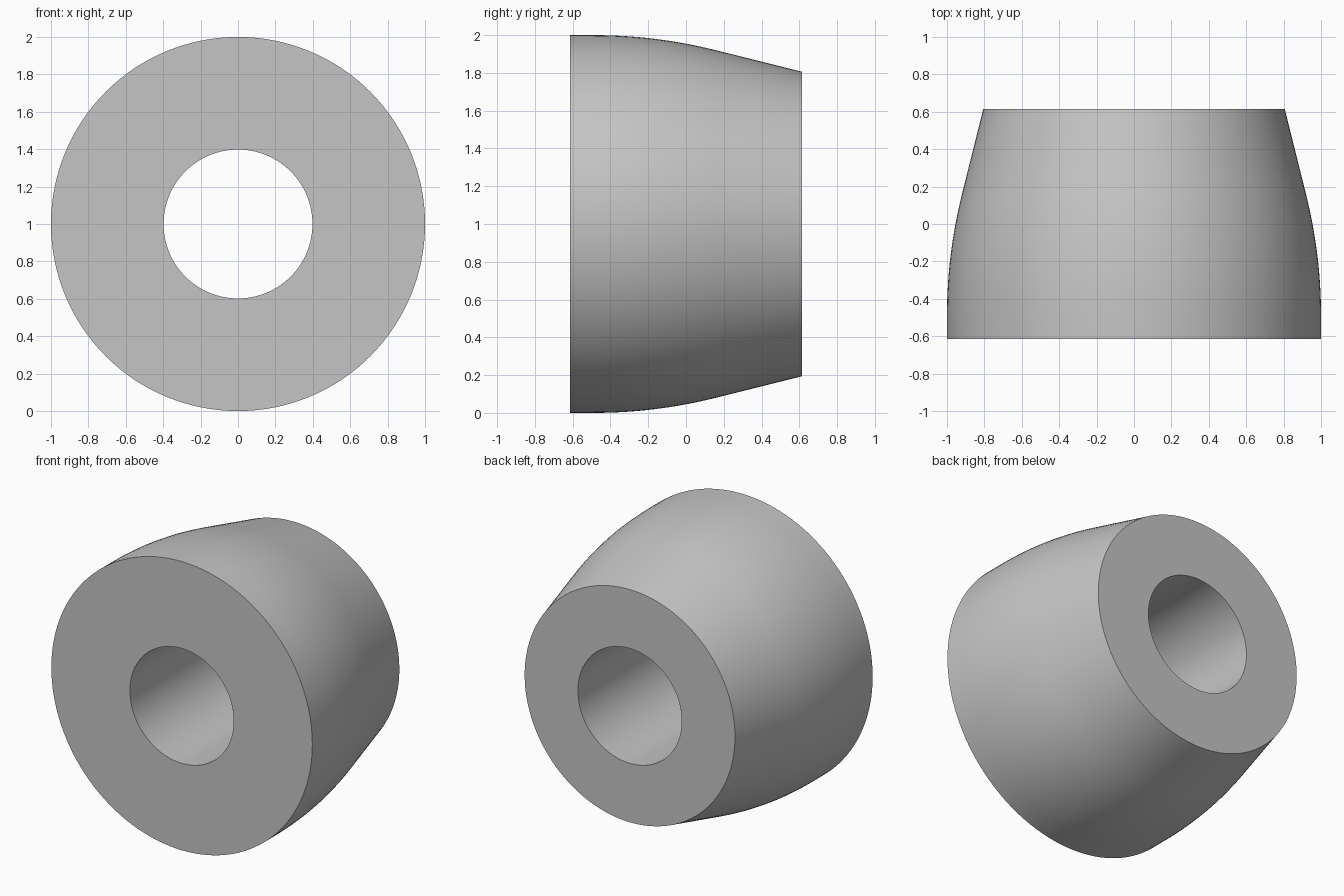
import bpy, bmesh
from math import sin, cos, tan, pi, radians

cube = bpy.data.objects.get("Cube")
if cube:
    bpy.data.objects.remove(cube, do_unlink=True)

SEGMENTS = 128
HALF = 0.615       # half the length along y
BORE = 0.398       # radius of the through hole
TAPER = radians(14)
ARC_START = -0.49  # where the straight wall begins to curve inwards
ARC_STEPS = 16

# Grey material
grey = bpy.data.materials.new("light_grey")
grey.use_nodes = True
colour = (0.56, 0.56, 0.56, 1)
grey.diffuse_color = colour
grey.node_tree.nodes["Principled BSDF"].inputs["Base Color"].default_value = colour

# Closed half-section as (radius, y): front edge, tangent arc, tapered back, bore
end_radius = 0.806
corner = HALF - (1 - end_radius) / tan(TAPER)
arc_radius = (corner - ARC_START) / tan(TAPER / 2)
profile = [(1, -HALF)]
for i in range(ARC_STEPS + 1):
    a = TAPER * i / ARC_STEPS
    profile.append((1 - arc_radius * (1 - cos(a)), ARC_START + arc_radius * sin(a)))
profile += [(end_radius, HALF), (BORE, HALF), (BORE, -HALF)]

# Revolve the section around the y axis
bm = bmesh.new()
rings = []
for r, y in profile:
    rings.append([bm.verts.new((r * cos(2 * pi * k / SEGMENTS), y,
                                1 + r * sin(2 * pi * k / SEGMENTS)))
                  for k in range(SEGMENTS)])
for i, ring in enumerate(rings):
    nxt = rings[(i + 1) % len(rings)]
    for k in range(SEGMENTS):
        j = (k + 1) % SEGMENTS
        bm.faces.new((ring[k], ring[j], nxt[j], nxt[k]))
bmesh.ops.recalc_face_normals(bm, faces=bm.faces)

mesh = bpy.data.meshes.new("tapered_bushing")
bm.to_mesh(mesh)
bm.free()
mesh.materials.append(grey)
bushing = bpy.data.objects.new("tapered_bushing", mesh)
bpy.context.collection.objects.link(bushing)

# Smooth walls with crisp rims
bpy.ops.object.select_all(action="DESELECT")
bushing.select_set(True)
bpy.context.view_layer.objects.active = bushing
bpy.ops.object.shade_smooth_by_angle(angle=radians(30))
